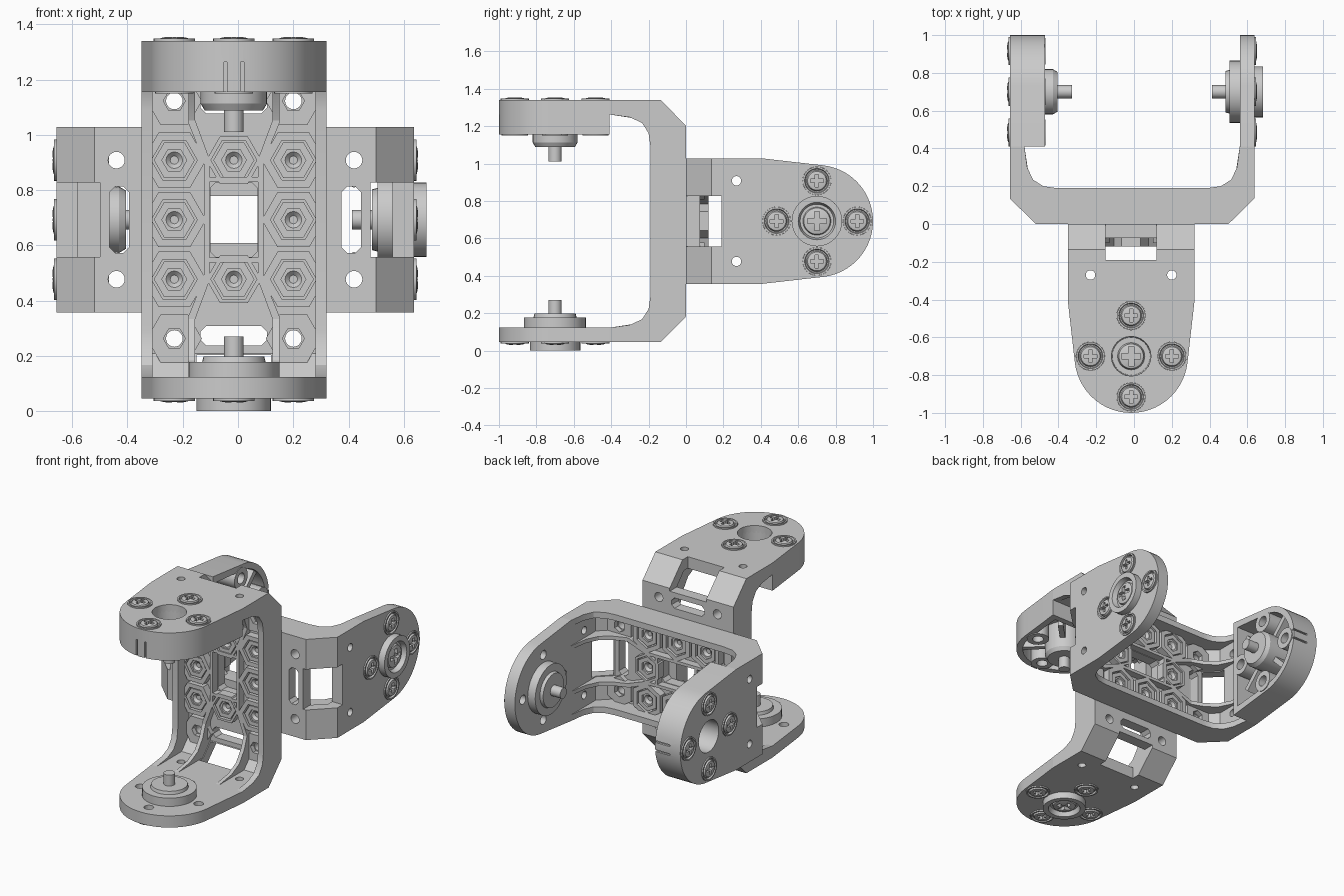
import bpy, bmesh
from math import pi, cos, sin, radians
from mathutils import Matrix, Vector

cube = bpy.data.objects.get("Cube")
if cube:
    bpy.data.objects.remove(cube, do_unlink=True)

# One bracket is made in local axes: X = width, Y = depth, Z = span between arms
parts = []
HALF, SPAN, PITCH, HUB = 0.335, 0.6475, 0.2155, 0.7
ARM = 0.0775                # arm thickness
INNER = SPAN - ARM


def finish(name, bm, keep):
    bmesh.ops.remove_doubles(bm, verts=bm.verts, dist=1e-5)
    bmesh.ops.recalc_face_normals(bm, faces=bm.faces)
    me = bpy.data.meshes.new(name)
    bm.to_mesh(me)
    bm.free()
    ob = bpy.data.objects.new(name, me)
    bpy.context.collection.objects.link(ob)
    if keep:
        parts.append(ob)
    return ob


def prism(name, pts, lo, hi, axis, keep=True):
    """Extrude a 2D outline along X (points y,z), Y (points x,z) or Z (points x,y)."""
    place = {"X": lambda a, b: (lo, a, b), "Y": lambda a, b: (a, lo, b),
             "Z": lambda a, b: (a, b, lo)}[axis]
    step = {"X": Vector((1, 0, 0)), "Y": Vector((0, 1, 0)), "Z": Vector((0, 0, 1))}[axis]
    bm = bmesh.new()
    face = bm.faces.new([bm.verts.new(place(*p)) for p in pts])
    ext = bmesh.ops.extrude_face_region(bm, geom=[face])
    moved = [g for g in ext["geom"] if isinstance(g, bmesh.types.BMVert)]
    bmesh.ops.translate(bm, verts=moved, vec=step * (hi - lo))
    return finish(name, bm, keep)


def rect(a0, a1, b0, b1, chamfer=0.0):
    c = chamfer
    if not c:
        return [(a0, b0), (a1, b0), (a1, b1), (a0, b1)]
    return [(a0 + c, b0), (a1 - c, b0), (a1, b0 + c), (a1, b1 - c),
            (a1 - c, b1), (a0 + c, b1), (a0, b1 - c), (a0, b0 + c)]


def turn(name, profile, loc, n=32, axis="Z", closed=False, keep=True):
    """Revolve a (radius, height) profile about an axis through loc."""
    bm = bmesh.new()
    vs = [bm.verts.new((r, 0, h)) for r, h in profile]
    edges = [bm.edges.new(e) for e in zip(vs, vs[1:])]
    if closed:
        edges.append(bm.edges.new((vs[-1], vs[0])))
    bmesh.ops.spin(bm, geom=vs + edges, cent=(0, 0, 0), axis=(0, 0, 1),
                   angle=2 * pi, steps=n, use_merge=False)
    turned = Matrix.Rotation(-pi / 2, 4, "X") if axis == "Y" else Matrix()
    bm.transform(Matrix.Translation(loc) @ turned)
    return finish(name, bm, keep)


def rod(r, lo, hi, loc, axis="Z"):
    return turn("cutter", [(0, lo), (r, lo), (r, hi), (0, hi)], loc, 24, axis, keep=False)


def tube(name, r_in, r_out, lo, hi, loc, n=24, axis="Z"):
    return turn(name, [(r_in, lo), (r_out, lo), (r_out, hi), (r_in, hi)], loc, n, axis, True)


def cut(ob, cutters):
    for c in cutters:
        m = ob.modifiers.new("cut", "BOOLEAN")
        m.operation, m.solver, m.object = "DIFFERENCE", "EXACT", c
    bpy.context.view_layer.update()
    ev = ob.evaluated_get(bpy.context.evaluated_depsgraph_get())
    me = bpy.data.meshes.new_from_object(ev)
    ob.modifiers.clear()
    ob.data = me
    for c in cutters:
        bpy.data.objects.remove(c, do_unlink=True)


def cross(loc, r, lo, hi, wide=0.014):
    x, y = loc[0], loc[1]
    return [prism("cutter", rect(x - a, x + a, y - b, y + b), lo, hi, "Z", False)
            for a, b in ((r, wide), (wide, r * 1.01))]


def arm_outline(half, start, r, n=26):
    a0 = radians(6.5)
    arc = [a0 + (pi - 2 * a0) * i / n for i in range(n + 1)]
    return [(half, start)] + [(r * cos(a), HUB + r * sin(a)) for a in arc] + [(-half, start)]


def mirror_u(pts):
    return pts + [(v, -u) for v, u in reversed(pts)]


CORNERS = [(a, b) for a in (-1, 1) for b in (-1, 1)]
OUTER = [(0.41, SPAN), (0.135, SPAN), (0, 0.51)]

# Bent plate with windows, slots and bolt holes
skin = prism("bracket_plate", mirror_u(OUTER)
             + list(reversed(mirror_u([(0.41, INNER), (0.15, INNER), (0.07, 0.485)]))),
             -HALF, HALF, "X")
holes = [prism("cutter", rect(-0.085, 0.085, -0.135, 0.135, 0.02), -0.1, 0.1, "Y", False)]
for s in (-1, 1):
    lo, hi = sorted((s * 0.49, s * 0.8))
    holes.append(prism("cutter", rect(-0.135, 0.135, -0.05, 0.19), lo, hi, "Z", False))
    lo, hi = sorted((s * 0.385, s * 0.455))
    holes.append(prism("cutter", rect(-0.12, 0.12, lo, hi, 0.02), -0.1, 0.1, "Y", False))
for a, b in CORNERS:
    holes.append(rod(0.03, -0.1, 0.2, (a * PITCH, 0, b * 0.43), "Y"))
    holes.append(rod(0.025, -0.2, 0.2, (a * PITCH, 0.27, b * 0.62)))
cut(skin, holes)

# Tall side rims with filleted corners
FILLET = [(0.41, INNER), (0.3, 0.555), (0.235, 0.525), (0.2, 0.47), (0.19, 0.4)]
for s in (-1, 1):
    lo, hi = sorted((s * (HALF - 0.04), s * HALF))
    prism("side_rim", mirror_u(OUTER) + list(reversed(mirror_u(FILLET))), lo, hi, "X")

# Corner fins and low floor ribs
FIN = [(0.06, 0.36), (0.12, 0.36), (0.15, 0.44), (0.2, 0.51), (0.28, 0.55),
       (0.41, INNER), (0.41, 0.6), (0.135, 0.6), (0.06, 0.54)]
RIB = [(0.088, 0), (0.088, 0.22), (0.14, 0.36), (0.14, 0.46),
       (0.165, 0.46), (0.165, 0.35), (0.108, 0.21), (0.108, 0)]
for a, b in CORNERS:
    lo, hi = sorted((a * 0.14, a * 0.165))
    prism("corner_fin", [(v, b * u) for v, u in FIN], lo, hi, "X")
    prism("floor_rib", [(a * w, b * u) for w, u in RIB], 0.06, 0.12, "Y")
for s in (-1, 1):
    lo, hi = sorted((s * 0.137, s * 0.155))
    prism("window_rib", rect(-0.09, 0.09, lo, hi), 0.06, 0.12, "Y")

# Hexagonal nut pockets, nuts and bolt ends
for i in (-1, 0, 1):
    for j in (-1, 0, 1):
        if i or j:
            at = (i * PITCH, 0, j * PITCH)
            size = 0.115 if i else 0.1
            tube("nut_pocket", 0.083, size, 0.06, 0.12, at, 6, "Y")
            tube("nut", 0.045, 0.074, 0.06, 0.112, at, 6, "Y")
            turn("bolt_end", [(0, 0.06), (0.046, 0.06), (0.046, 0.1), (0.03, 0.1),
                              (0.015, 0.085), (0, 0.085)], at, 16, "Y")
for a, b in CORNERS:
    tube("hole_boss", 0.04, 0.1, 0.06, 0.1, (a * PITCH, 0, b * 0.43), 6, "Y")

# Arm ends: thin pin arm below, deep horn cup above
SPOTS = [(PITCH, HUB), (-PITCH, HUB), (0, HUB + PITCH), (0, HUB - PITCH)]
pin_arm = prism("pin_arm", arm_outline(HALF, 0.41, 0.3), -SPAN, -INNER, "Z")
cut(pin_arm, [rod(0.076, -0.75, -SPAN + 0.04, p + (0,)) for p in SPOTS]
    + [rod(0.03, -SPAN, -0.5, p + (0,)) for p in SPOTS])

CUP = SPAN - 0.185
horn = prism("horn_cup", arm_outline(HALF, 0.41, 0.3), CUP, SPAN, "Z")
grooves = [prism("cutter", rect(x - 0.006, x + 0.006, 0.985, 1.1), 0.4, 0.57, "Z", False)
           for x in (-0.03, 0.03)]
cut(horn, [prism("cutter", arm_outline(0.285, 0.45, 0.26), 0.4, SPAN - 0.05, "Z", False),
           rod(0.105, 0.5, 0.8, (0, HUB, 0))]
    + [rod(0.076, SPAN - 0.04, 0.8, p + (0,)) for p in SPOTS] + grooves)

# Cup interior: screw bosses and diagonal webs
for x, y in SPOTS:
    tube("screw_boss", 0.035, 0.07, CUP - 0.005, SPAN - 0.045, (x, y, 0))
for a, b in CORNERS:
    d, e = 0.075, 0.012
    prism("cup_web", [(a * (d - e), HUB + b * (d + e)), (a * (d + e), HUB + b * (d - e)),
                      (a * (0.19 + e), HUB + b * (0.19 - e)),
                      (a * (0.19 - e), HUB + b * (0.19 + e))], CUP + 0.02, SPAN - 0.045, "Z")

# Arm screws with cross recesses
HEAD = [(0, -0.035), (0.075, -0.035), (0.075, 0.008), (0.066, 0.008), (0.062, -0.004),
        (0.056, -0.004), (0.05, 0.01), (0.03, 0.014), (0, 0.014)]
for s in (-1, 1):
    for x, y in SPOTS:
        screw = turn("arm_screw", [(r, s * (SPAN + h)) for r, h in HEAD], (x, y, 0))
        lo, hi = sorted((s * (SPAN - 0.015), s * 0.8))
        cut(screw, cross((x, y), 0.034, lo, hi, 0.009))

# Hubs with shaft pins
horn_hub = turn("horn_hub", [(0, 0.318), (0.035, 0.318), (0.035, 0.395), (0.105, 0.395),
                             (0.12, 0.42), (0.12, 0.61), (0.105, 0.61), (0.1, 0.46),
                             (0.072, 0.46), (0.065, 0.49), (0.03, 0.5), (0, 0.5)], (0, HUB, 0))
cut(horn_hub, cross((0, HUB), 0.05, 0.465, 0.7))
pin_hub = turn("pin_hub", [(0, -0.685), (0.03, -0.685), (0.07, -0.675), (0.075, -0.66),
                           (0.09, -0.66), (0.1, -0.6925), (0.135, -0.6925), (0.135, -0.6),
                           (0.165, -0.6), (0.165, -0.515), (0.115, -0.515), (0.11, -0.495),
                           (0.035, -0.495), (0.035, -0.4225), (0, -0.4225)], (0, HUB, 0))
cut(pin_hub, cross((0, HUB), 0.05, -0.8, -0.66))

# Shade, then place two brackets back to back, the second turned a quarter
bpy.ops.object.select_all(action="DESELECT")
for ob in parts:
    ob.select_set(True)
bpy.context.view_layer.objects.active = parts[0]
bpy.ops.object.shade_smooth_by_angle(angle=radians(25))

front = Matrix.Translation((-0.015, 0, 0.6925)) @ Matrix.Rotation(pi, 4, "Z")
rear = Matrix.Translation((-0.01, 0, 0.6925)) @ Matrix.Rotation(-pi / 2, 4, "Y")
for ob in parts:
    twin = ob.copy()
    bpy.context.collection.objects.link(twin)
    ob.name, twin.name = "front_" + ob.name, "rear_" + ob.name
    ob.matrix_world = front
    twin.matrix_world = rear
